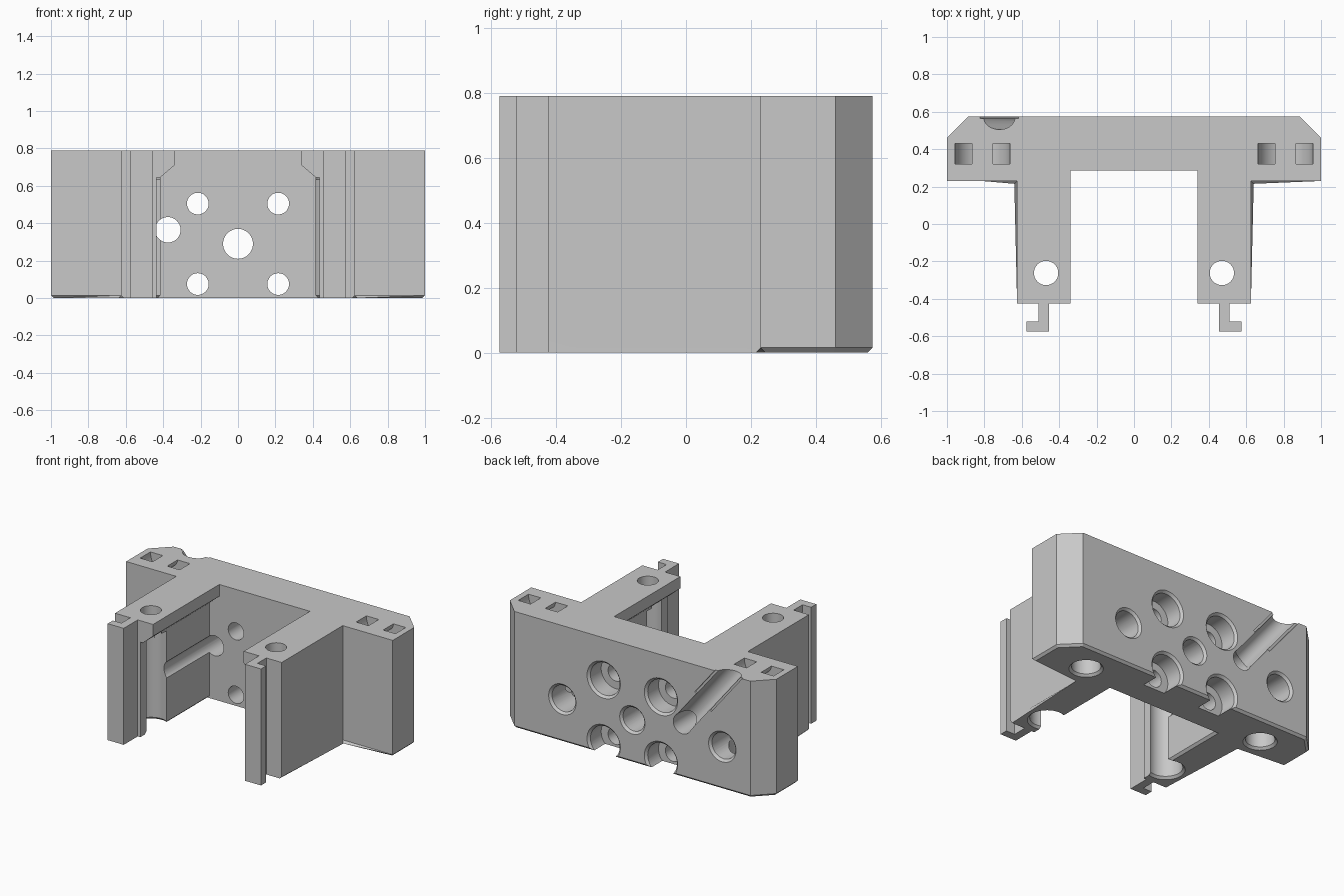
import bpy, bmesh, math
from mathutils import Vector

cube = bpy.data.objects.get("Cube")
if cube:
    bpy.data.objects.remove(cube, do_unlink=True)

H, BACK, INNER, LEG_END = 0.79, 0.575, 0.285, -0.425
EDGE = 0.015

grey = bpy.data.materials.new("plain_grey")
grey.use_nodes = True
colour = (0.58, 0.58, 0.58, 1)
grey.diffuse_color = colour
for node in grey.node_tree.nodes:
    if node.type == 'BSDF_PRINCIPLED':
        node.inputs["Base Color"].default_value = colour


def to_object(name, bm):
    bmesh.ops.recalc_face_normals(bm, faces=bm.faces)
    mesh = bpy.data.meshes.new(name)
    bm.to_mesh(mesh)
    bm.free()
    obj = bpy.data.objects.new(name, mesh)
    bpy.context.scene.collection.objects.link(obj)
    return obj


def prism_mesh(points, axis, a, b):
    """Extrude a plan (axis z) or front (axis y) outline from a to b."""
    bm = bmesh.new()
    place = (lambda u, v, w: (u, v, w)) if axis == 'z' else (lambda u, v, w: (u, w, v))
    rings = [[bm.verts.new(place(u, v, w)) for u, v in points] for w in (a, b)]
    for ring in rings:
        bm.faces.new(ring)
    n = len(points)
    for i in range(n):
        j = (i + 1) % n
        bm.faces.new((rings[0][i], rings[0][j], rings[1][j], rings[1][i]))
    return bm


def cut(body, bm):
    tool = to_object("cutter", bm)
    tool.hide_render = True
    mod = body.modifiers.new("cut", 'BOOLEAN')
    mod.operation, mod.solver, mod.object = 'DIFFERENCE', 'EXACT', tool
    bpy.context.view_layer.objects.active = body
    bpy.ops.object.modifier_apply(modifier=mod.name)
    bpy.data.objects.remove(tool, do_unlink=True)


def rod(start, end, r1, r2=None):
    """Round cutter running between two points."""
    start, end = Vector(start), Vector(end)
    bm = bmesh.new()
    bmesh.ops.create_cone(bm, cap_ends=True, segments=48, radius1=r1,
                          radius2=r1 if r2 is None else r2, depth=(end - start).length)
    turn = (end - start).to_track_quat('Z', 'Y').to_matrix().to_4x4()
    bmesh.ops.transform(bm, matrix=turn, verts=bm.verts)
    bmesh.ops.translate(bm, vec=(start + end) / 2, verts=bm.verts)
    return bm


def bore(body, mouth, inward, r, depth):
    """Hole with a small chamfer at its mouth."""
    mouth, inward = Vector(mouth), Vector(inward)
    cut(body, rod(mouth - inward * 0.05, mouth + inward * depth, r))
    cut(body, rod(mouth - inward * 0.01, mouth + inward * EDGE, r + EDGE + 0.01, r))


# Main body: back plate, two legs and hooked leg ends in one plan outline
half = [(0.885, BACK), (1, 0.46), (1, 0.23), (0.625, 0.23), (0.625, LEG_END),
        (0.51, LEG_END), (0.51, -0.52), (0.575, -0.52), (0.575, -0.575),
        (0.455, -0.575), (0.455, LEG_END), (0.34, LEG_END), (0.34, INNER)]
outline = half + [(-x, y) for x, y in reversed(half)]
bm = prism_mesh(outline, 'z', 0, H)
rim = [e for e in bm.edges
       if all(v.co.z < 0.001 for v in e.verts)
       and sum(v.co.y for v in e.verts) / 2 > LEG_END + 0.01]
bmesh.ops.bevel(bm, geom=rim, offset=EDGE, offset_type='OFFSET', segments=1,
                affect='EDGES', clamp_overlap=True)
body = to_object("mounting_bracket", bm)

# Recess between the legs with a sloped ceiling
side = [(0.45, -0.02), (0.415, EDGE), (0.415, 0.645), (0.34, 0.71)]
cut(body, prism_mesh(side + [(-x, z) for x, z in reversed(side)], 'y', -0.45, INNER))

for s in (1, -1):
    # Relief strip at the leg tip
    strip = [(s * 0.3, -0.05), (s * 0.435, -0.05), (s * 0.435, 0.645), (s * 0.3, 0.645)]
    cut(body, prism_mesh(strip, 'y', -0.45, -0.3))
    # Stepped upright bore in each leg
    cut(body, rod((s * 0.47, -0.262, 0.5), (s * 0.47, -0.262, 1), 0.065))
    bore(body, (s * 0.47, -0.262, 0), (0, 0, 1), 0.105, 0.63)
    # Blind hole under each wing
    bore(body, (s * 0.69, 0.37, 0), (0, 0, 1), 0.09, 0.3)
    # Curved strap channel opening twice on top of each wing
    angles = [math.pi + math.pi * i / 16 for i in range(17)]
    arc = [(-0.148, 0.05)]
    arc += [(0.148 * math.cos(t), 0.148 * math.sin(t)) for t in angles]
    arc += [(0.148, 0.05), (0.055, 0.05)]
    arc += [(0.055 * math.cos(t), 0.055 * math.sin(t)) for t in reversed(angles)]
    arc += [(-0.055, 0.05)]
    cut(body, prism_mesh([(s * 0.81 + x, H + z) for x, z in arc], 'y', 0.32, 0.43))
    # Counterbored screw holes
    for z in (0.075, 0.505):
        cut(body, rod((s * 0.215, 0.2, z), (s * 0.215, 0.7, z), 0.058))
        bore(body, (s * 0.215, BACK, z), (0, -1, 0), 0.11, 0.13)

# Centre hole and the two blind holes in the back
bore(body, (0, BACK, 0.29), (0, -1, 0), 0.08, 0.4)
for x in (0.525, -0.675):
    bore(body, (x, BACK, 0.29), (0, -1, 0), 0.088, 0.2)

# Cable passage: hole along the leg, then a slanted groove up the back
foot = Vector((-0.375, 0.57, 0.365))
run = Vector((-0.345, 0, 0.425))
cut(body, rod((foot.x, -0.26, foot.z), (foot.x, 0.7, foot.z), 0.068))
cut(body, rod(foot, foot + run * 1.3, 0.065))
across = Vector((run.z, 0, -run.x)).normalized() * 0.08
corners = [foot + run * 0.45 - across, foot + run * 0.45 + across,
           foot + run * 1.3 + across, foot + run * 1.3 - across]
cut(body, prism_mesh([(c.x, c.z) for c in corners], 'y', 0.563, 0.7))

# Finish
body.data.materials.clear()
body.data.materials.append(grey)
for f in body.data.polygons:
    f.material_index = 0
bpy.ops.object.select_all(action='DESELECT')
body.select_set(True)
bpy.context.view_layer.objects.active = body
bpy.ops.object.shade_smooth_by_angle(angle=math.radians(25))
